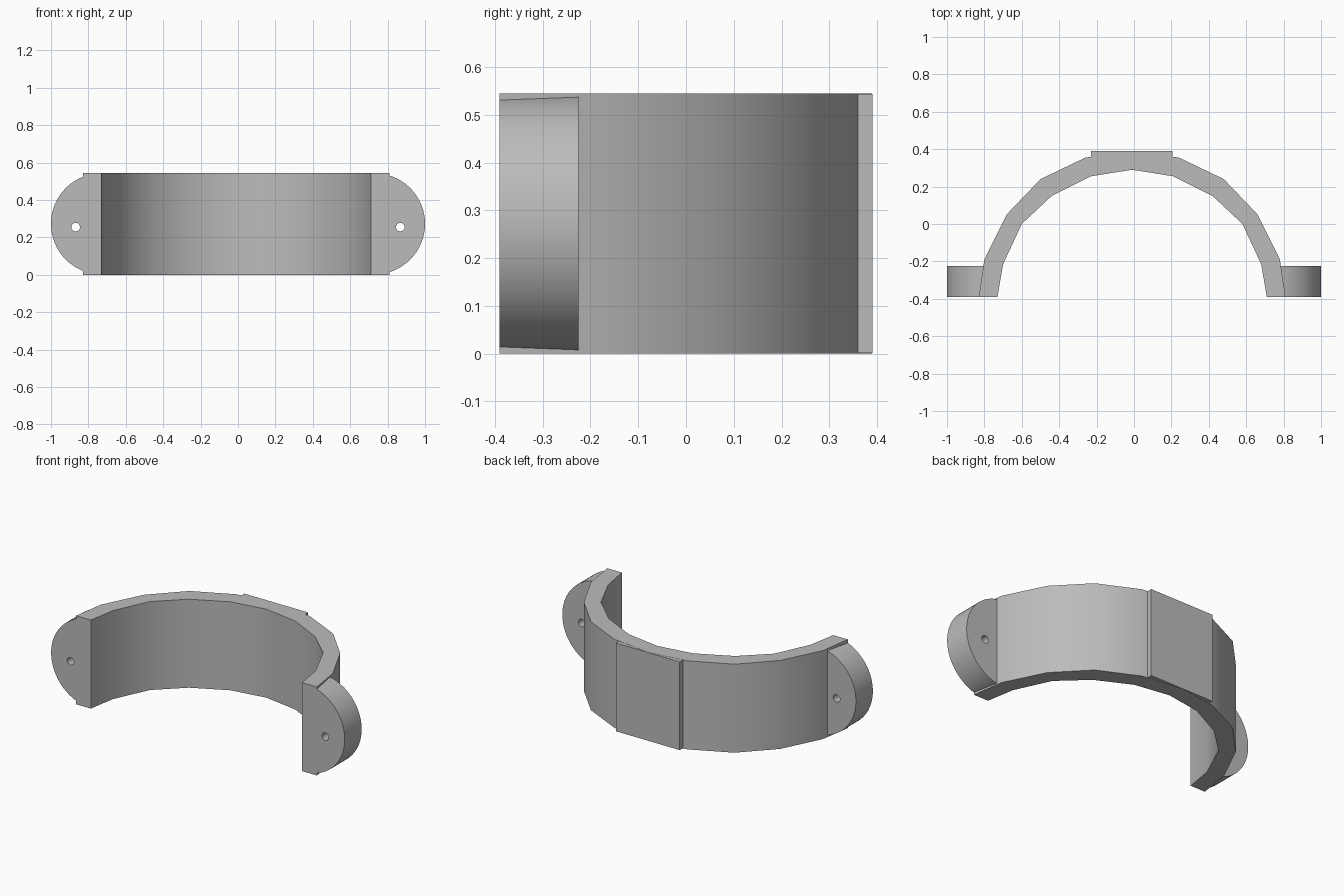
import bpy, bmesh, math

cube = bpy.data.objects.get("Cube")
if cube:
    bpy.data.objects.remove(cube, do_unlink=True)

HEIGHT = 0.545
FRONT, EAR_BACK, BACK = -0.39, -0.225, 0.39

grey = bpy.data.materials.new("plain grey")
grey.use_nodes = True
grey.diffuse_color = (0.5, 0.5, 0.5, 1)
grey.node_tree.nodes["Principled BSDF"].inputs["Base Color"].default_value = (0.5, 0.5, 0.5, 1)


def prism(name, points, direction):
    """Extrude a flat outline along a direction into a solid."""
    bm = bmesh.new()
    face = bm.faces.new([bm.verts.new(p) for p in points])
    new = bmesh.ops.extrude_face_region(bm, geom=[face])["geom"]
    bmesh.ops.translate(bm, vec=direction,
                        verts=[v for v in new if isinstance(v, bmesh.types.BMVert)])
    bmesh.ops.recalc_face_normals(bm, faces=bm.faces)
    mesh = bpy.data.meshes.new(name)
    bm.to_mesh(mesh)
    bm.free()
    mesh.materials.append(grey)
    obj = bpy.data.objects.new(name, mesh)
    bpy.context.collection.objects.link(obj)
    return obj


def smooth(obj):
    bpy.ops.object.select_all(action='DESELECT')
    obj.select_set(True)
    bpy.context.view_layer.objects.active = obj
    bpy.ops.object.shade_smooth_by_angle(angle=math.radians(30))


# Half-ring band, mirrored about its own slightly offset centre line
MID = -0.01
inner = [(0.72, FRONT), (0.69, -0.215), (0.59, 0), (0.43, 0.15), (0.22, 0.255)]
outer = [(0.82, FRONT), (0.79, -0.19), (0.67, 0.052), (0.49, 0.24), (0.25, 0.355)]


def arch(half, top):
    return ([(MID + x, y) for x, y in half] + [(MID, top)]
            + [(MID - x, y) for x, y in reversed(half)])


outline = arch(outer, BACK - 0.001) + arch(inner, 0.29)[::-1]
smooth(prism("band", [(x, y, 0) for x, y in outline], (0, 0, HEIGHT)))

# Flat pad on the back of the band
pad = [(-0.23, 0.33), (0.205, 0.33), (0.205, BACK), (-0.23, BACK)]
prism("back_pad", [(x, y, 0.001) for x, y in pad], (0, 0, HEIGHT - 0.002))

# Rounded mounting ears, each with a screw hole
R = HEIGHT / 2 - 0.002
for side, name in ((1, "left"), (-1, "right")):
    centre = side * (1 - R)
    arc = [(centre + side * R * math.cos(a), FRONT, HEIGHT / 2 + R * math.sin(a))
           for a in (math.pi * (i / 32 - 0.5) for i in range(33))]
    ear = prism(name + "_ear", arc, (0, EAR_BACK - FRONT, 0))
    hole = [(side * 0.868 + 0.023 * math.cos(a), FRONT - 0.1, 0.255 + 0.023 * math.sin(a))
            for a in (math.tau * i / 20 for i in range(20))]
    cutter = prism(name + "_hole_cutter", hole, (0, 0.4, 0))
    cutter.hide_render = True
    cut = ear.modifiers.new("screw hole", 'BOOLEAN')
    cut.operation = 'DIFFERENCE'
    cut.solver = 'EXACT'
    cut.object = cutter
    bpy.context.view_layer.objects.active = ear
    bpy.ops.object.modifier_apply(modifier=cut.name)
    bpy.data.objects.remove(cutter, do_unlink=True)
    smooth(ear)
